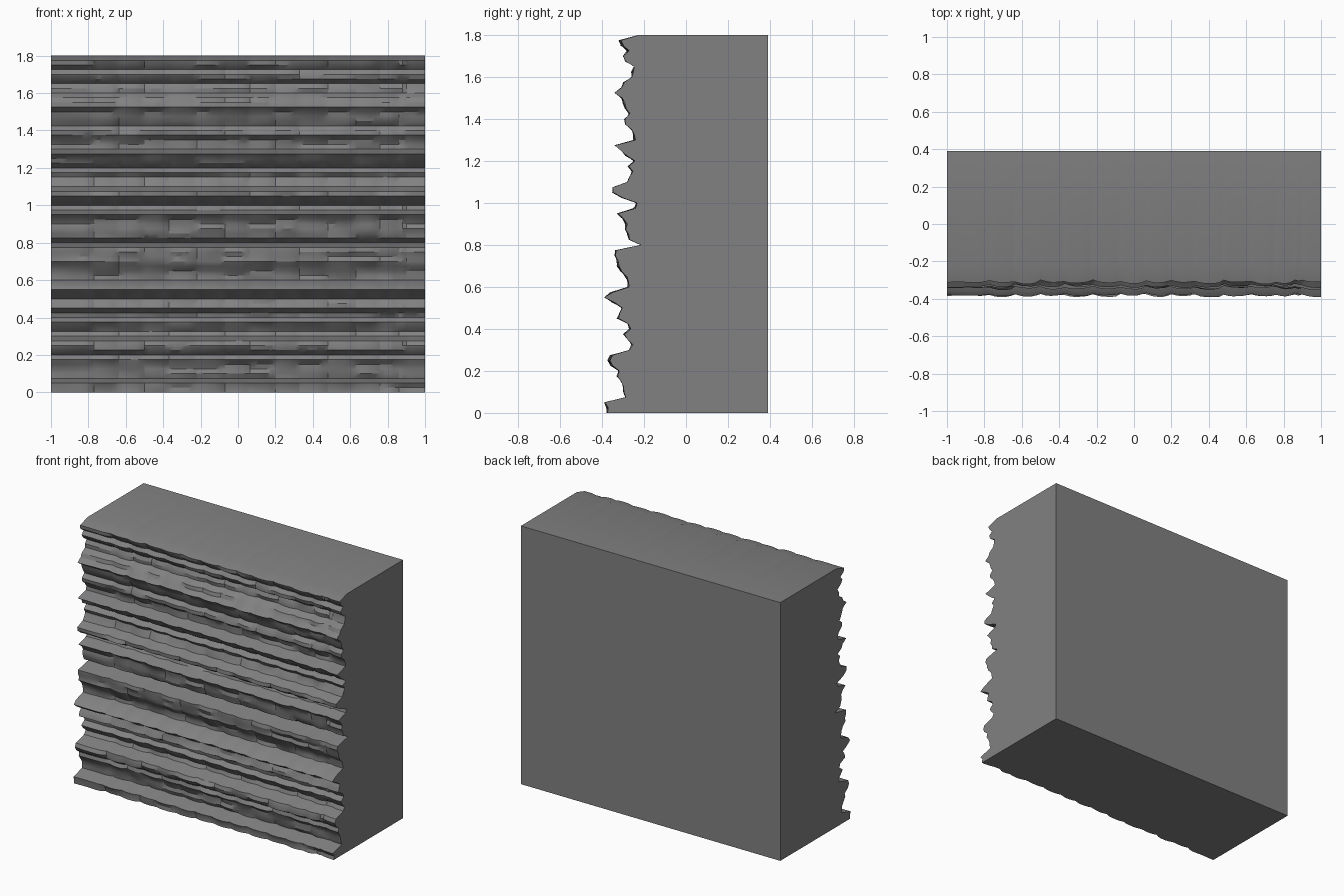
import bpy, bmesh, math, random
from mathutils import noise, Vector

if "Cube" in bpy.data.objects:
    bpy.data.objects.remove(bpy.data.objects["Cube"])

random.seed(7)
HEIGHT, BACK = 1.8, 0.39

# Front face reach (hundredths) for each rock layer, bottom to top
PROFILE = [38, 38, 39, 29, 30, 30, 31, 33, 32, 36, 37, 36, 27, 26, 28, 30, 27, 28,
           33, 32, 31, 35, 39, 36, 28, 28, 29, 31, 33, 33, 34, 34, 22, 27, 28, 29,
           29, 30, 33, 25, 24, 31, 35, 35, 28, 27, 26, 28, 25, 29, 31, 34, 25, 25,
           26, 29, 29, 27, 29, 30, 31, 34, 31, 30, 26, 26, 25, 29, 30, 28, 31, 32, 23]
ROWS = len(PROFILE)

# Vertical cracks that divide each layer into blocks
CRACKS = [-1, -0.77, -0.635, -0.5, -0.37, -0.22, -0.07, 0.065, 0.2, 0.33,
          0.48, 0.63, 0.76, 0.86, 0.9, 1]

# Columns: every block is sampled evenly, so cracks lie on grid lines
xs, block_of = [], []
for b in range(len(CRACKS) - 1):
    a, c = CRACKS[b], CRACKS[b + 1]
    n = max(2, round((c - a) / 0.024))
    for i in range(n):
        xs.append(a + (c - a) * i / n)
        block_of.append(b)
xs.append(1.0)
block_of.append(len(CRACKS) - 2)

# Every stone juts out by its own small amount
jut = [[random.uniform(0, 0.011) for _ in range(ROWS)] for _ in CRACKS]


def front_y(col, row):
    x, b = xs[col], block_of[col]
    nearest = min(abs(x - c) for c in CRACKS[1:-1])
    crack = 0.011 * math.exp(-(nearest / 0.025) ** 2)
    wave = 0.007 * (1 + noise.noise(Vector((x * 6, row * 0.35, 3))))
    return -PROFILE[row] / 100 + crack + wave + jut[b][row] - 0.007


# Cliff block: layered front, flat top, bottom, back and ends
bm = bmesh.new()
rings = []
for col, x in enumerate(xs):
    ring = [bm.verts.new((x, max(-0.39, front_y(col, r)), HEIGHT * r / (ROWS - 1)))
            for r in range(ROWS)]
    ring.append(bm.verts.new((x, BACK, HEIGHT)))
    ring.append(bm.verts.new((x, BACK, 0)))
    rings.append(ring)
for left, right in zip(rings, rings[1:]):
    for i in range(len(left)):
        j = (i + 1) % len(left)
        bm.faces.new((left[i], right[i], right[j], left[j]))
bm.faces.new(rings[0])
bm.faces.new(rings[-1])
bmesh.ops.recalc_face_normals(bm, faces=bm.faces)

mesh = bpy.data.meshes.new("layered_rock_wall")
bm.to_mesh(mesh)
bm.free()
wall = bpy.data.objects.new("layered_rock_wall", mesh)
bpy.context.collection.objects.link(wall)

# Plain grey stone
stone = bpy.data.materials.new("grey_stone")
stone.diffuse_color = (0.22, 0.22, 0.225, 1)
stone.use_nodes = True
stone.node_tree.nodes["Principled BSDF"].inputs["Base Color"].default_value = stone.diffuse_color
mesh.materials.append(stone)

bpy.context.view_layer.objects.active = wall
wall.select_set(True)
bpy.ops.object.shade_smooth_by_angle(angle=math.radians(30))
